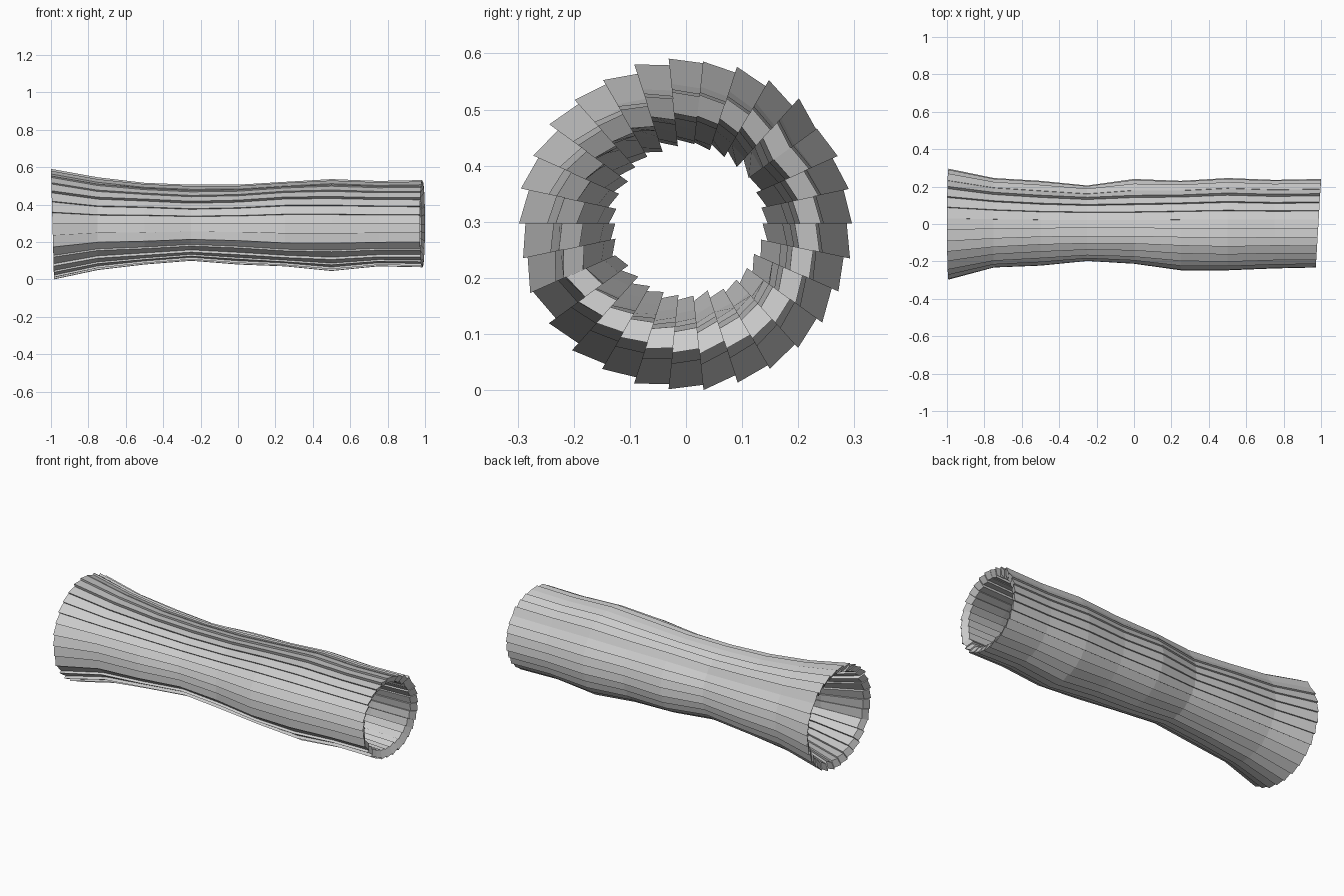
import bpy, bmesh, math, random

if "Cube" in bpy.data.objects:
    bpy.data.objects.remove(bpy.data.objects["Cube"], do_unlink=True)

random.seed(4)
PLANKS = 30
CENTRE_Z = 0.3

# Outer radius along the length, for the four sides of the tube
TOP = [.295, .25, .22, .21, .21, .225, .24, .23, .235]
BOTTOM = [.3, .25, .22, .2, .22, .23, .255, .23, .235]
BACK = [.3, .25, .235, .21, .245, .235, .25, .24, .245]
FRONT = [.3, .235, .225, .2, .215, .25, .25, .24, .235]
# Wall thickness along the length
WALL = [.035, .045, .055, .06, .055, .05, .045, .042, .038]

# Flat grey surface
grey = bpy.data.materials.new("plain grey")
grey.use_nodes = True
grey.diffuse_color = (.6, .6, .6, 1)
grey.node_tree.nodes["Principled BSDF"].inputs["Base Color"].default_value = (.6, .6, .6, 1)


def radius(i, angle):
    c, s = math.cos(angle), math.sin(angle)
    side = BACK[i] if c > 0 else FRONT[i]
    updown = TOP[i] if s > 0 else BOTTOM[i]
    return side * c * c + updown * s * s


def station_x(i, angle, inner):
    x = -1 + 2 * i / (len(WALL) - 1)
    if i == 0:
        x += .008 * (1 - math.sin(angle)) + (.02 if inner else 0)
    elif i == len(WALL) - 1:
        x -= .014 * (1 - math.cos(angle)) + (.02 if inner else 0)
    return x


# Each plank is tilted, so neighbours meet in a small step
edges = []
for k in range(PLANKS):
    a = 2 * math.pi * k / PLANKS
    b = 2 * math.pi * (k + 1) / PLANKS
    turn = 1 if math.radians(30) < a < math.radians(200) else -1
    tilt = turn * random.uniform(.003, .008)
    lift = random.uniform(-.003, .003) - .006
    edges += [(a, lift - tilt), (b, lift + tilt)]

# Loft outer and inner skins through the stations
bm = bmesh.new()


def skin(inner):
    rows = []
    for i, wall in enumerate(WALL):
        row = []
        for angle, offset in edges:
            r = radius(i, angle) + offset - (wall if inner else 0)
            row.append(bm.verts.new((station_x(i, angle, inner),
                                     r * math.cos(angle),
                                     CENTRE_Z + r * math.sin(angle))))
        rows.append(row)
    return rows


def bridge(row, other):
    n = len(row)
    for j in range(n):
        bm.faces.new((row[j], row[(j + 1) % n], other[(j + 1) % n], other[j]))


outer, inner = skin(False), skin(True)
for rows in (outer, inner):
    for row, following in zip(rows, rows[1:]):
        bridge(row, following)
# Close both rims
bridge(outer[0], inner[0])
bridge(outer[-1], inner[-1])
bmesh.ops.recalc_face_normals(bm, faces=bm.faces)

# Rest the tube on the ground
low = min(v.co.z for v in bm.verts)
bmesh.ops.translate(bm, verts=bm.verts, vec=(0, 0, -low))

mesh = bpy.data.meshes.new("planked_tube")
bm.to_mesh(mesh)
bm.free()
mesh.materials.append(grey)
tube = bpy.data.objects.new("planked_tube", mesh)
bpy.context.collection.objects.link(tube)
